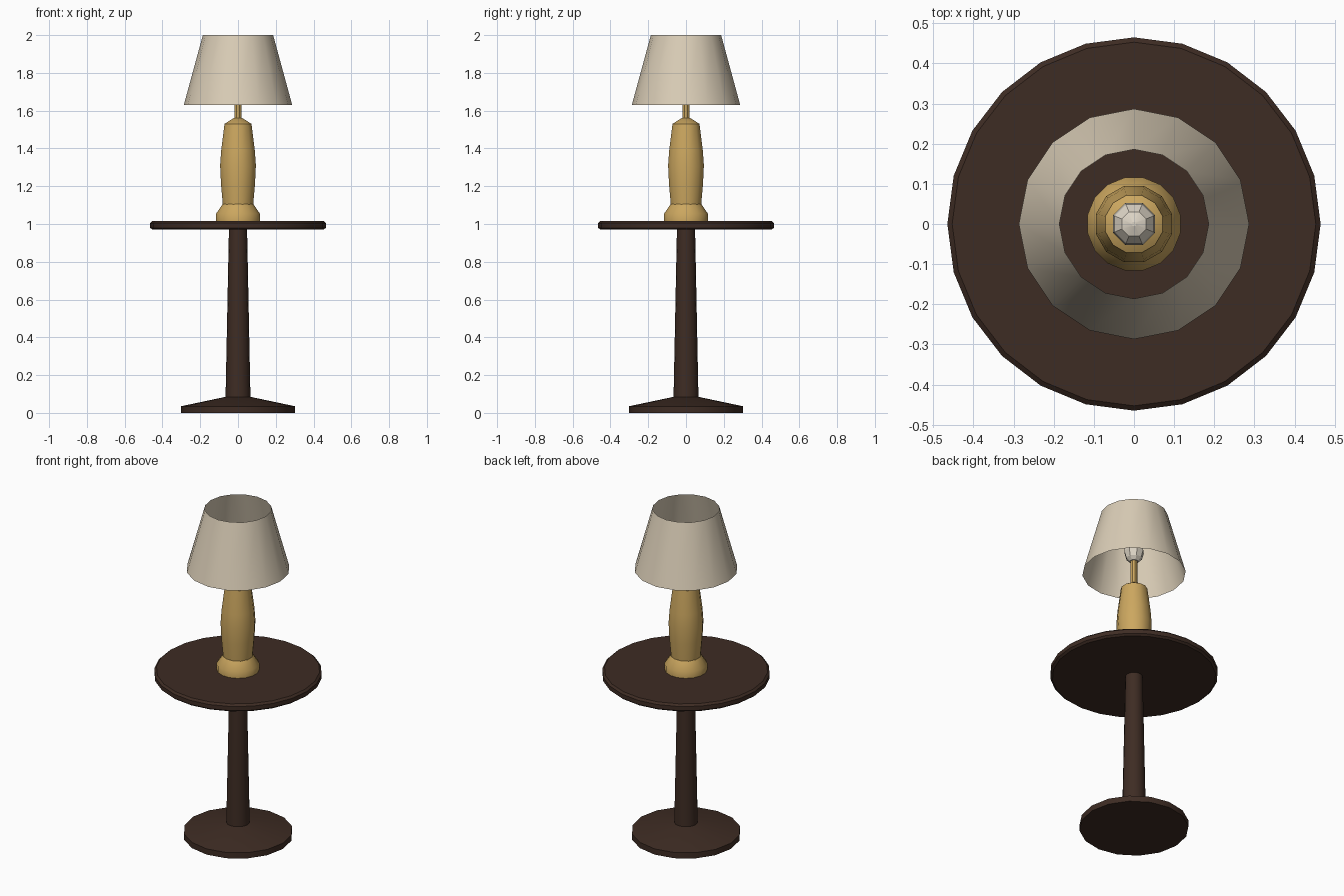
import bpy, bmesh, math

cube = bpy.data.objects.get("Cube")
if cube:
    bpy.data.objects.remove(cube, do_unlink=True)


def material(name, rgb):
    m = bpy.data.materials.new(name)
    m.use_nodes = True
    m.diffuse_color = (*rgb, 1)
    m.node_tree.nodes["Principled BSDF"].inputs["Base Color"].default_value = (*rgb, 1)
    return m


wood = material("dark wood", (0.048, 0.025, 0.017))
brass = material("brass", (0.60, 0.385, 0.115))
fabric = material("cream fabric", (0.70, 0.61, 0.47))
glass = material("bulb glass", (0.72, 0.66, 0.56))


def lathe(name, profile, sides, mat, turn=0.0, capped=True, angle=35):
    """Revolve (radius, height) points, bottom to top, around z."""
    bm = bmesh.new()
    rings = []
    for r, z in profile:
        ring = []
        for i in range(sides):
            a = math.tau * (i + turn) / sides
            ring.append(bm.verts.new((r * math.cos(a), r * math.sin(a), z)))
        rings.append(ring)
    for low, high in zip(rings, rings[1:]):
        for i in range(sides):
            j = (i + 1) % sides
            bm.faces.new((low[i], low[j], high[j], high[i]))
    if capped:
        bm.faces.new(rings[0][::-1])
        bm.faces.new(rings[-1])
    mesh = bpy.data.meshes.new(name)
    bm.to_mesh(mesh)
    bm.free()
    mesh.materials.append(mat)
    obj = bpy.data.objects.new(name, mesh)
    bpy.context.collection.objects.link(obj)
    bpy.ops.object.select_all(action="DESELECT")
    obj.select_set(True)
    bpy.context.view_layer.objects.active = obj
    bpy.ops.object.shade_smooth_by_angle(angle=math.radians(angle))
    return obj


# Pedestal table
lathe("table_foot", [(0.303, 0), (0.303, 0.035), (0.065, 0.085)], 16, wood, angle=30)
lathe("table_column", [(0.066, 0.08), (0.048, 0.975)], 16, wood)
lathe("table_top", [(0.453, 0.97), (0.465, 0.98), (0.465, 1.005), (0.453, 1.016)],
      24, wood, angle=30)

# Lamp body
lathe("lamp_base", [(0.118, 1.016), (0.118, 1.055), (0.083, 1.105)], 16, brass, 0.5)
lathe("lamp_body", [(0.083, 1.10), (0.093, 1.21), (0.098, 1.31), (0.092, 1.39),
                    (0.074, 1.53), (0.022, 1.562)], 12, brass, 0.5)
lathe("lamp_stem", [(0.019, 1.55), (0.019, 1.72)], 8, brass, 0.5)

# Bulb and open shade
lathe("bulb", [(0.025, 1.705), (0.045, 1.725), (0.057, 1.765), (0.052, 1.80),
               (0.033, 1.825), (0.006, 1.835)], 8, glass, 0.5, angle=20)
lathe("lamp_shade", [(0.287, 1.63), (0.186, 2.0)], 16, fabric, capped=False)
